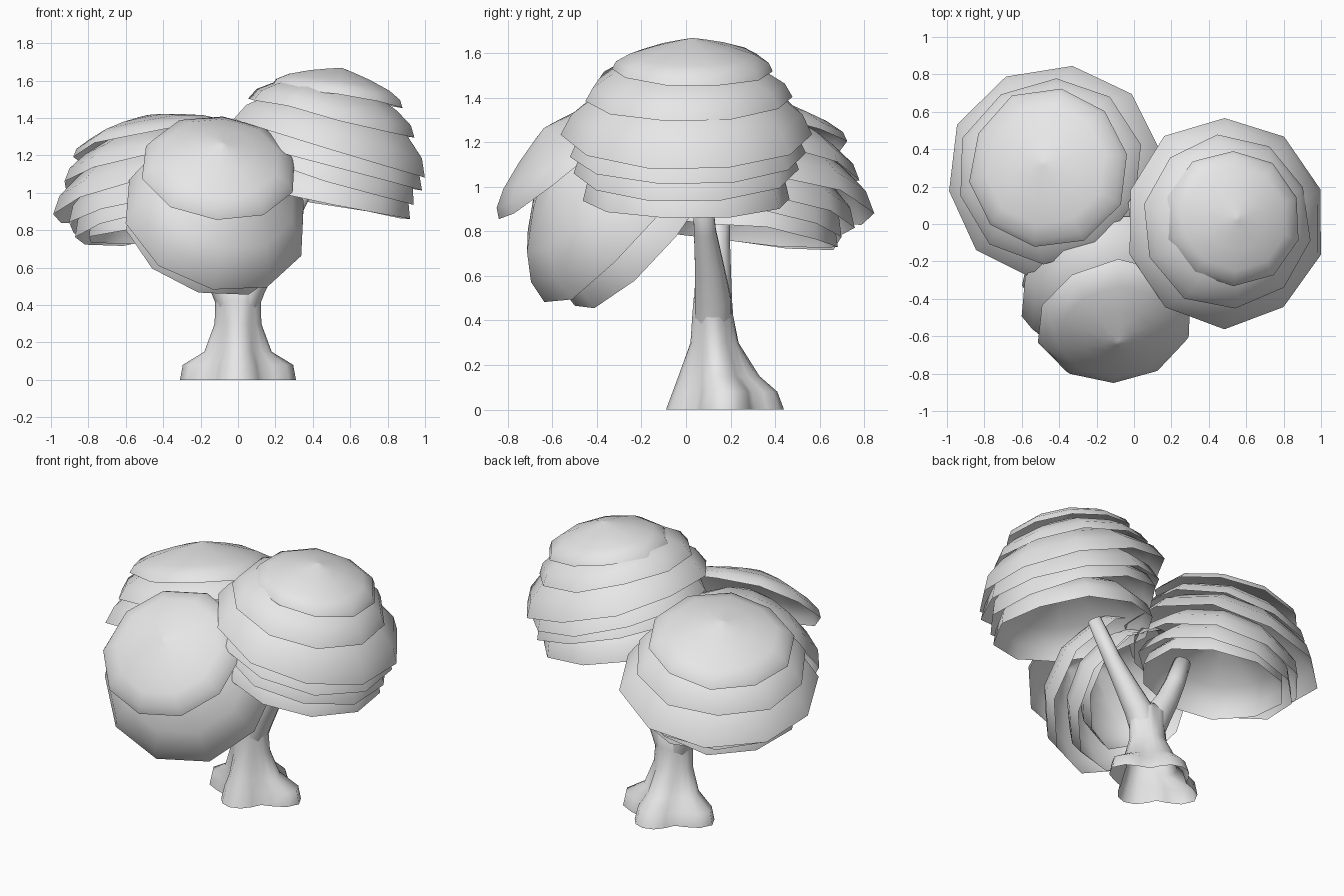
import bpy, bmesh, math, random
from mathutils import Vector

if "Cube" in bpy.data.objects:
    bpy.data.objects.remove(bpy.data.objects["Cube"])

random.seed(4)
grey = bpy.data.materials.new("light_grey")
grey.diffuse_color = (0.8, 0.8, 0.8, 1)
grey.use_nodes = True
grey.node_tree.nodes["Principled BSDF"].inputs["Base Color"].default_value = grey.diffuse_color


def loft(bm, rings, closed_top=None):
    """Bridge consecutive rings of points; optionally fan the last one to a tip."""
    loops = [[bm.verts.new(p) for p in ring] for ring in rings]
    n = len(loops[0])
    for a, b in zip(loops, loops[1:]):
        for i in range(n):
            j = (i + 1) % n
            bm.faces.new((a[i], a[j], b[j], b[i]))
    if closed_top is not None:
        tip = bm.verts.new(closed_top)
        for i in range(n):
            bm.faces.new((loops[-1][i], loops[-1][(i + 1) % n], tip))


def finish(bm, name):
    mesh = bpy.data.meshes.new(name)
    for f in bm.faces:
        f.smooth = True
    bm.to_mesh(mesh)
    bm.free()
    mesh.materials.append(grey)
    ob = bpy.data.objects.new(name, mesh)
    bpy.context.collection.objects.link(ob)
    return ob


def leaf_cap(bm, centre, axis, radius, height, power, phase):
    """Ten-sided open dome whose rim is centred on 'centre'."""
    centre, axis = Vector(centre), Vector(axis).normalized()
    rot = Vector((0, 0, 1)).rotation_difference(axis)
    wob = [(random.uniform(-.012, .008), random.uniform(-.01, .01)) for _ in range(10)]
    rings = []
    for t in (0, .25, .5, .75, .9, .98):
        r = radius * (1 - t ** power)
        ring = []
        for k in range(10):
            a = math.radians(phase + 36 * k)
            dr, dz = wob[k][0] * (1 - t), wob[k][1] * (1 - t)
            ring.append(centre + rot @ Vector(((r + dr) * math.cos(a), (r + dr) * math.sin(a), height * t + dz)))
        rings.append(ring)
    loft(bm, rings, centre + rot @ Vector((0, 0, height)))


def foliage(name, layers, phase):
    bm = bmesh.new()
    for i, (c, axis, r, h, p) in enumerate(layers):
        leaf_cap(bm, c, axis, r, h, p, phase + (i % 2) * 6)
    return finish(bm, name)


# Right, highest clump: six nested caps leaning to +x
lean = (.28, 0, 1)
foliage("right_foliage", [
    ((.53, .03, 1.52), (.17, 0, 1), .37, .15, 2.1),
    ((.495, .01, 1.40), (.25, 0, 1), .465, .24, 1.9),
    ((.485, .01, 1.24), (.30, 0, 1), .565, .37, 1.8),
    ((.475, .0, 1.145), lean, .535, .38, 1.8),
    ((.47, .0, 1.07), lean, .51, .36, 2),
    ((.455, 0, .945), (.18, 0, 1), .475, .34, 2.2),
], 18)

# Back left clump: six nested caps leaning back and left
lean = (-.18, .18, 1)
foliage("back_foliage", [
    ((-.46, .30, 1.26), lean, .44, .16, 2),
    ((-.45, .285, 1.12), lean, .505, .27, 1.8),
    ((-.43, .275, .975), lean, .585, .37, 1.7),
    ((-.41, .25, .90), lean, .51, .36, 1.9),
    ((-.41, .25, .835), lean, .47, .35, 2),
    ((-.39, .25, .785), (-.1, .12, 1), .43, .33, 2.2),
], 9)

# Front clump: caps leaning strongly forward and a little to +x
lean = (.27, -.73, .64)
foliage("front_foliage", [
    ((-.10, -.515, 1.12), (.10, -.65, .76), .425, .19, 2),
    ((-.125, -.30, .866), lean, .51, .43, 2.1),
    ((-.16, -.185, .79), lean, .455, .41, 2.2),
    ((-.14, -.14, .83), lean, .38, .36, 2.2),
], 18)

# Trunk with four root lobes on the axes:
# (z, centre y, lobe x, lobe y, valley radius)
bm = bmesh.new()
rings = []
for z, cy, lx, ly, valley in [(0, .175, .31, .265, .19), (.08, .175, .295, .235, .17),
                              (.15, .148, .18, .182, .135), (.30, .128, .125, .108, .105),
                              (.42, .12, .122, .092, .10), (.50, .12, .142, .082, .10),
                              (.55, .12, .09, .05, .06)]:
    ring = []
    for k in range(24):
        a = math.radians(15 * k)
        c, s = math.cos(a), math.sin(a)
        w = (.5 + .5 * math.cos(4 * a)) ** .8
        lobe = lx * c * c + ly * s * s
        r = valley + (lobe - valley) * w
        ring.append((r * c, cy + r * s, z))
    rings.append(ring)
loft(bm, rings, (0, .12, .56))
finish(bm, "trunk")


def branch(name, path):
    """Tapered ten-sided tube through (x, y, z, radius) points."""
    bm = bmesh.new()
    pts = [Vector(p[:3]) for p in path]
    rings = []
    for i, p in enumerate(pts):
        d = pts[min(i + 1, len(pts) - 1)] - pts[max(i - 1, 0)]
        q = Vector((0, 0, 1)).rotation_difference(d.normalized())
        r = path[i][3]
        rings.append([p + q @ Vector((r * math.cos(k * math.pi / 5), r * math.sin(k * math.pi / 5), 0))
                      for k in range(10)])
    loft(bm, rings, pts[-1])
    return finish(bm, name)


# Two limbs carrying the foliage
branch("right_branch", [(.01, .12, .36, .085), (.065, .12, .50, .085), (.15, .105, .64, .068),
                        (.24, .085, .80, .052), (.36, .07, 1.02, .042)])
branch("left_branch", [(-.01, .12, .36, .085), (-.065, .125, .50, .085), (-.13, .135, .62, .07),
                       (-.19, .14, .76, .06), (-.24, .15, .92, .052)])
